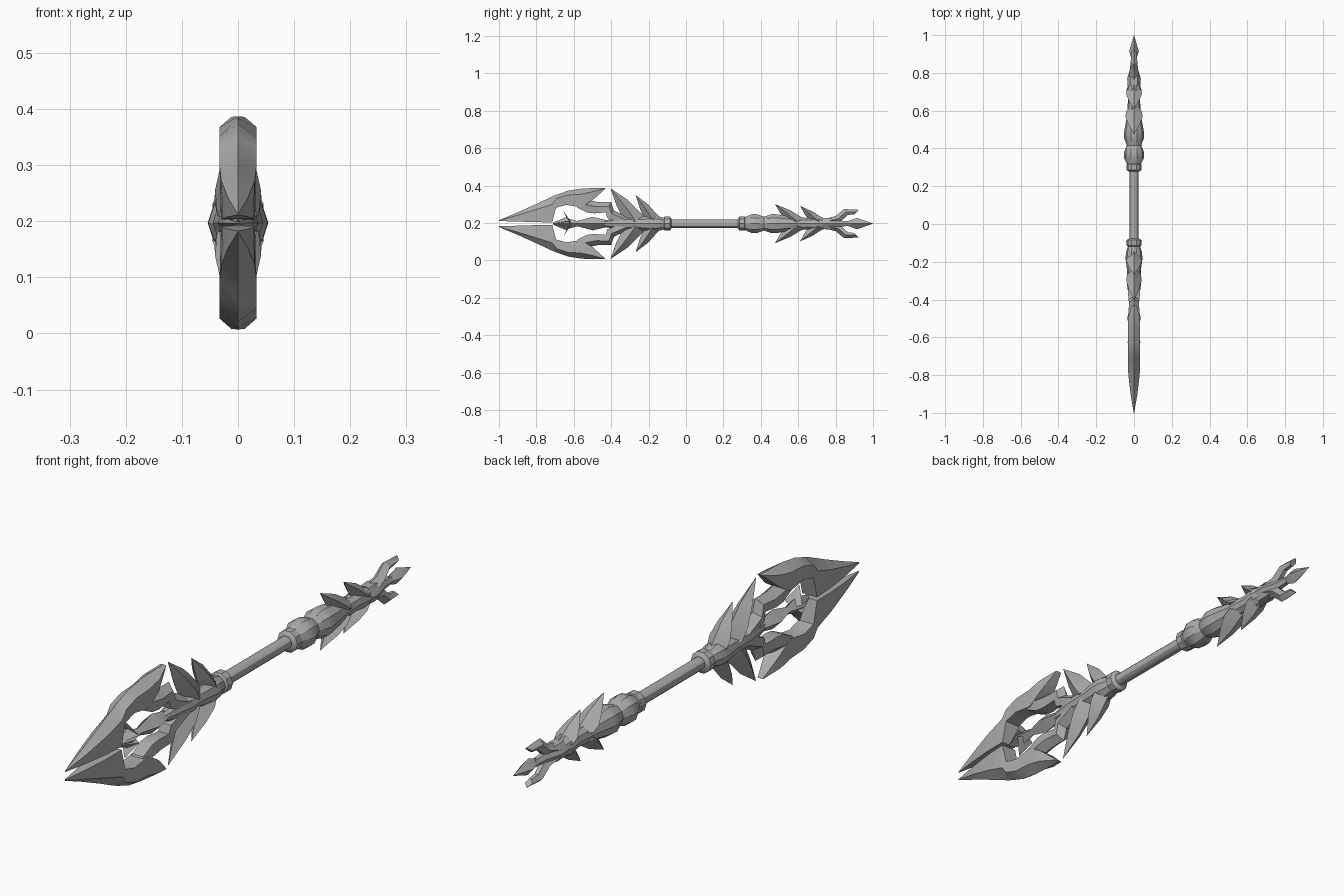
import bpy, bmesh, math

AXIS = 0.197  # height of the staff axis

cube = bpy.data.objects.get("Cube")
if cube:
    bpy.data.objects.remove(cube, do_unlink=True)

metal = bpy.data.materials.new("grey_metal")
metal.use_nodes = True
metal.diffuse_color = (0.42, 0.42, 0.42, 1)
metal.node_tree.nodes["Principled BSDF"].inputs["Base Color"].default_value = (0.42, 0.42, 0.42, 1)


def finish(name, bm, angle=30):
    bmesh.ops.remove_doubles(bm, verts=bm.verts, dist=0.0002)
    bmesh.ops.recalc_face_normals(bm, faces=bm.faces)
    mesh = bpy.data.meshes.new(name)
    bm.to_mesh(mesh)
    bm.free()
    mesh.materials.append(metal)
    obj = bpy.data.objects.new(name, mesh)
    bpy.context.collection.objects.link(obj)
    obj.location.z = AXIS
    bpy.ops.object.select_all(action="DESELECT")
    obj.select_set(True)
    bpy.context.view_layer.objects.active = obj
    bpy.ops.object.shade_smooth_by_angle(angle=math.radians(angle))
    return obj


def skin(bm, rings):
    """Join matching rings of points and close both ends."""
    rows = [[bm.verts.new(p) for p in ring] for ring in rings]
    n = len(rows[0])
    for a, b in zip(rows, rows[1:]):
        for i in range(n):
            j = (i + 1) % n
            bm.faces.new((a[i], a[j], b[j], b[i]))
    bm.faces.new(rows[0])
    bm.faces.new(rows[-1][::-1])


def turned(name, profile, sides, squash=1.0):
    """Turn (y, radius) points about the staff axis."""
    bm = bmesh.new()
    turns = [2 * math.pi * i / sides for i in range(sides)]
    skin(bm, [[(r * squash * math.cos(t), y, r * math.sin(t)) for t in turns]
              for y, r in profile])
    return finish(name, bm)


def blade_pair(name, stations, shoulder=0.3, edge=0.0):
    """Ridged blades above and below the axis.
    Station: outer y, outer z, inner y, inner z, half width."""
    bm = bmesh.new()
    for side in (1, -1):
        rings = []
        for oy, oz, iy, iz, w in stations:
            my, mz = oy + (iy - oy) * shoulder, oz + (iz - oz) * shoulder
            e = w * edge + 0.0003
            ring = [(0, oy, oz), (w, my, mz), (e, iy, iz), (-e, iy, iz), (-w, my, mz)]
            rings.append([(x, y, z * side) for x, y, z in ring])
        skin(bm, rings)
    return finish(name, bm)


# Shaft and its collars
turned("shaft", [(-0.1, 0.023), (0.3, 0.023)], 12)
for name, y in (("front_collar", -0.1), ("rear_collar", 0.3)):
    turned(name, [(y - 0.022, 0.027), (y - 0.014, 0.04), (y + 0.014, 0.04), (y + 0.022, 0.027)], 10)

# Grip bulbs behind the shaft
turned("grip_bulb", [(0.31, 0.033), (0.35, 0.053), (0.38, 0.053), (0.42, 0.037)], 10)
turned("grip_body", [(0.415, 0.038), (0.46, 0.054), (0.49, 0.052), (0.58, 0.036), (0.66, 0.032),
                     (0.71, 0.04), (0.75, 0.025)], 10)

# Neck under the blade head
turned("head_neck", [(-0.105, 0.028), (-0.15, 0.042), (-0.18, 0.045), (-0.25, 0.036),
                     (-0.33, 0.036), (-0.4, 0.026), (-0.46, 0.012)], 10)

# Swept chevron guards: root y, tip y, tip height, half width
guards = {
    "head_guard_inner": (-0.13, -0.27, 0.153, 0.042),
    "head_guard_outer": (-0.21, -0.405, 0.19, 0.041),
    "grip_guard_inner": (0.65, 0.475, 0.105, 0.046),
    "grip_guard_outer": (0.755, 0.61, 0.095, 0.042),
}
for name, (root, tip, high, w) in guards.items():
    span = root - tip
    blade_pair(name, [
        (root, 0.025, root - span * 0.62, 0.0, w * 0.9),
        (root - span * 0.22, high * 0.36, root - span * 0.7, high * 0.25, w),
        (root - span * 0.52, high * 0.67, root - span * 0.83, high * 0.52, w * 0.7),
        (tip, high, tip + 0.002, high - 0.003, 0.001)], 0.5)

# Main blades with a backward hook
blade_pair("head_blade", [
    (-1.0, 0.018, -1.0, 0.014, 0.001),
    (-0.9, 0.06, -0.9, 0.011, 0.018),
    (-0.8, 0.105, -0.8, 0.008, 0.03),
    (-0.715, 0.145, -0.715, 0.006, 0.033),
    (-0.69, 0.155, -0.695, 0.085, 0.033),
    (-0.63, 0.176, -0.64, 0.1, 0.033),
    (-0.56, 0.187, -0.56, 0.088, 0.033),
    (-0.5, 0.19, -0.5, 0.125, 0.033),
    (-0.43, 0.19, -0.432, 0.186, 0.012)], 0.3, 0.9)

# Jagged arms that carry the blades
blade_pair("blade_arm", [
    (-0.6, 0.125, -0.58, 0.085, 0.028),
    (-0.52, 0.125, -0.53, 0.06, 0.03),
    (-0.47, 0.115, -0.49, 0.055, 0.03),
    (-0.4, 0.115, -0.43, 0.06, 0.026),
    (-0.385, 0.07, -0.42, 0.03, 0.03),
    (-0.3, 0.03, -0.34, 0.0, 0.032)], 0.4, 0.8)

# Arrow-shaped core floating between the blades
turned("core", [(-0.71, 0.002), (-0.64, 0.03), (-0.58, 0.014), (-0.5, 0.036), (-0.42, 0.018)], 4)
blade_pair("core_barb", [
    (-0.71, 0.006, -0.7, 0.0, 0.004),
    (-0.64, 0.035, -0.61, 0.0, 0.036),
    (-0.655, 0.066, -0.65, 0.06, 0.004)], 0.6)

# Rear prongs and end spike
turned("spike_stem", [(0.73, 0.034), (0.77, 0.036), (0.83, 0.018), (0.88, 0.014)], 6)
blade_pair("rear_prong", [
    (0.75, 0.028, 0.78, 0.0, 0.03),
    (0.8, 0.04, 0.83, 0.014, 0.022),
    (0.845, 0.078, 0.865, 0.046, 0.018),
    (0.92, 0.074, 0.9, 0.05, 0.014),
    (0.922, 0.072, 0.92, 0.07, 0.002)], 0.5, 0.4)
turned("end_spike", [(0.85, 0.008), (0.915, 0.03), (1.0, 0.0005)], 4, 0.85)
